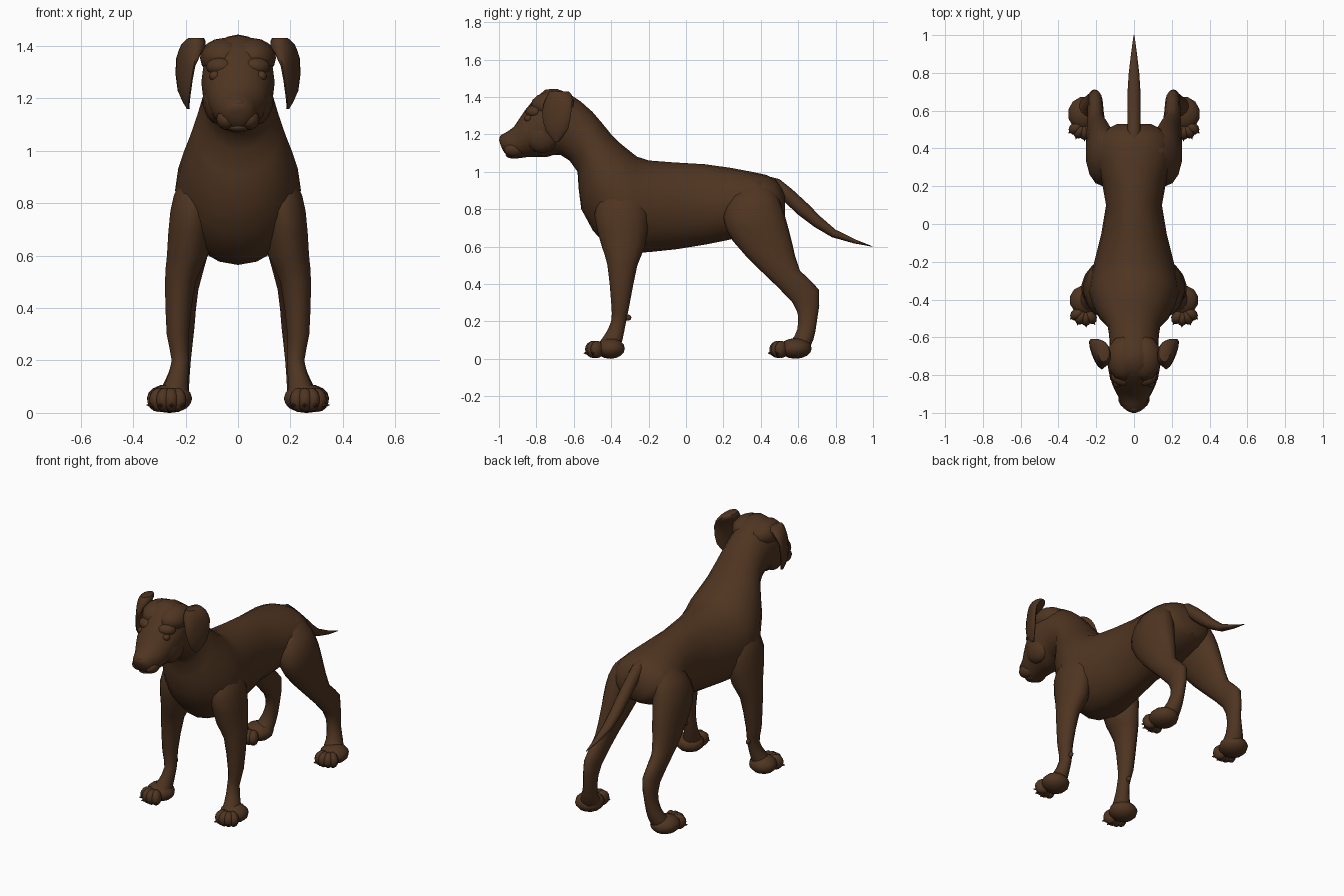
import bpy, bmesh, math
from mathutils import Matrix, Vector

if "Cube" in bpy.data.objects:
    bpy.data.objects.remove(bpy.data.objects["Cube"], do_unlink=True)

coat = bpy.data.materials.new("brown coat")
coat.use_nodes = True
coat.diffuse_color = (.078, .035, .015, 1)
coat.node_tree.nodes["Principled BSDF"].inputs["Base Color"].default_value = coat.diffuse_color


def finish(name, bm, mirror):
    """Turn a bmesh into a smooth, coloured object, mirrored across x if asked."""
    bmesh.ops.recalc_face_normals(bm, faces=bm.faces)
    mesh = bpy.data.meshes.new(name)
    bm.to_mesh(mesh)
    bm.free()
    mesh.materials.append(coat)
    ob = bpy.data.objects.new(name, mesh)
    bpy.context.collection.objects.link(ob)
    bpy.ops.object.select_all(action='DESELECT')
    ob.select_set(True)
    bpy.context.view_layer.objects.active = ob
    bpy.ops.object.shade_smooth_by_angle(angle=math.radians(50))
    if mirror:
        ob.modifiers.new("mirror", 'MIRROR')


def ring(start, end, width, x=0, skew=0):
    """An oval section between two (y, z) points; skew turns it about z."""
    return Vector((x - skew, *start)), Vector((x + skew, *end)), Vector((width, 0, 0))


def curve_between(a, b, c, d, t):
    """Smooth in-between value from b to c, guided by its neighbours a and d."""
    return b + (c - a) * (t / 2) + (a - b * 2.5 + c * 2 - d / 2) * t**2 \
        + ((b - c) * 1.5 + (d - a) / 2) * t**3


def loft(name, rings, sides=14, steps=2, mirror=False):
    """Skin a smooth run of sections through the given rings."""
    padded = [rings[0], *rings, rings[-1]]
    sections = []
    for four in zip(padded, padded[1:], padded[2:], padded[3:]):
        for step in range(steps):
            sections.append([curve_between(*values, step / steps) for values in zip(*four)])
    sections.append(rings[-1])
    bm = bmesh.new()
    loops = []
    for start, end, width in sections:
        turns = [math.tau * i / sides for i in range(sides)]
        loops.append([bm.verts.new((start + end) / 2 + (start - end) / 2 * math.cos(t)
                                   + width * math.sin(t)) for t in turns])
    for low, high in zip(loops, loops[1:]):
        for i in range(sides):
            bm.faces.new((low[i - 1], low[i], high[i], high[i - 1]))
    bm.faces.new(loops[0])
    bm.faces.new(loops[-1])
    finish(name, bm, mirror)


def blob(name, centre, radii, turn=0, mirror=True):
    """An ellipsoid turned about z."""
    bm = bmesh.new()
    matrix = (Matrix.Translation(centre) @ Matrix.Rotation(math.radians(turn), 4, 'Z')
              @ Matrix.Diagonal((*radii, 1)))
    bmesh.ops.create_uvsphere(bm, u_segments=12, v_segments=8, radius=1, matrix=matrix)
    finish(name, bm, mirror)


def paw(name, x, y, length):
    """A padded foot with toes and claws fanned slightly outward."""
    blob(name + "_paw", (x, y + length / 2, .055), (.085, length, .055), turn=15)
    claws = bmesh.new()
    for i in range(4):
        turn = 28 * i - 30
        way = Matrix.Rotation(math.radians(turn), 3, 'Z') @ Vector((0, -1, 0))
        toe = Vector((x, y, .05)) + way * .05
        blob(f"{name}_toe_{i + 1}", toe, (.032, .045, .046), turn)
        matrix = (Matrix.Translation(toe + way * .042 - Vector((0, 0, .02)))
                  @ way.to_track_quat('Z', 'Y').to_matrix().to_4x4())
        bmesh.ops.create_cone(claws, cap_ends=True, segments=6, radius1=.01,
                              radius2=.002, depth=.02, matrix=matrix)
    finish(name + "_claws", claws, mirror=True)


# Trunk, neck and head as one skin, rump to nose
loft("body_and_head", [
    ring(start=(.53, .87), end=(.53, .75), width=.09),
    ring(start=(.48, .96), end=(.46, .7), width=.18),
    ring(start=(.35, 1), end=(.33, .66), width=.2),
    ring(start=(.1, 1.04), end=(.1, .61), width=.148),
    ring(start=(-.2, 1.06), end=(-.2, .57), width=.21),
    ring(start=(-.3, 1.11), end=(-.41, .59), width=.24),
    ring(start=(-.4, 1.2), end=(-.56, .8), width=.19),
    ring(start=(-.5, 1.32), end=(-.58, 1), width=.14),
    ring(start=(-.63, 1.42), end=(-.67, 1.09), width=.13),
    ring(start=(-.75, 1.44), end=(-.74, 1.08), width=.14),
    ring(start=(-.86, 1.33), end=(-.84, 1.08), width=.115),
    ring(start=(-.92, 1.24), end=(-.92, 1.07), width=.08),
    ring(start=(-.98, 1.2), end=(-.97, 1.1), width=.055),
    ring(start=(-1, 1.17), end=(-.99, 1.14), width=.02),
], sides=20)

# Skull corners, brows, cheeks, lips, eyes and nose
blob("skull_side", centre=(.055, -.71, 1.355), radii=(.09, .12, .075))
blob("brow", centre=(.07, -.815, 1.32), radii=(.055, .04, .035), turn=25)
blob("cheek", centre=(.075, -.77, 1.2), radii=(.06, .1, .1))
blob("lip", centre=(.038, -.915, 1.12), radii=(.045, .06, .042), turn=10)
blob("eye", centre=(.088, -.842, 1.285), radii=(.022, .022, .02))
blob("nose", centre=(0, -.967, 1.18), radii=(.032, .03, .023), mirror=False)
blob("chin", centre=(0, -.92, 1.09), radii=(.045, .045, .02), mirror=False)

# Hanging ears, root to tip
loft("ear", [
    ring(start=(-.73, 1.43), end=(-.63, 1.43), width=.03, x=.16),
    ring(start=(-.75, 1.39), end=(-.61, 1.41), width=.045, x=.17, skew=.015),
    ring(start=(-.77, 1.32), end=(-.61, 1.35), width=.022, x=.2, skew=.03),
    ring(start=(-.75, 1.22), end=(-.63, 1.23), width=.016, x=.205, skew=.02),
    ring(start=(-.7, 1.16), end=(-.68, 1.16), width=.006, x=.19),
], sides=12, mirror=True)

# Legs, from shoulder and hip down to the ankle
loft("front_leg", [
    ring(start=(-.4, 1), end=(-.3, 1), width=.04, x=.1),
    ring(start=(-.45, .88), end=(-.24, .88), width=.075, x=.15),
    ring(start=(-.49, .77), end=(-.2, .77), width=.085, x=.175),
    ring(start=(-.45, .6), end=(-.22, .6), width=.08, x=.193),
    ring(start=(-.42, .5), end=(-.26, .5), width=.06, x=.22),
    ring(start=(-.4, .3), end=(-.3, .3), width=.043, x=.23),
    ring(start=(-.4, .2), end=(-.32, .2), width=.034, x=.22),
    ring(start=(-.44, .12), end=(-.34, .1), width=.045, x=.235),
    ring(start=(-.48, .07), end=(-.36, .04), width=.065, x=.25),
], mirror=True)
loft("hind_leg", [
    ring(start=(.33, .96), end=(.45, .94), width=.04, x=.09),
    ring(start=(.25, .87), end=(.49, .87), width=.08, x=.14),
    ring(start=(.2, .76), end=(.53, .76), width=.09, x=.165),
    ring(start=(.25, .63), end=(.565, .63), width=.075, x=.18),
    ring(start=(.4, .47), end=(.61, .47), width=.05, x=.2),
    ring(start=(.57, .3), end=(.71, .37), width=.04, x=.205),
    ring(start=(.6, .2), end=(.7, .2), width=.036, x=.215),
    ring(start=(.58, .12), end=(.68, .1), width=.05, x=.235),
    ring(start=(.53, .07), end=(.65, .04), width=.065, x=.25),
], mirror=True)
blob("dewclaw", centre=(.22, -.31, .22), radii=(.012, .018, .016))
paw("front", x=.257, y=-.445, length=.08)
paw("hind", x=.265, y=.54, length=.09)

# Tail
loft("tail", [
    ring(start=(.42, .97), end=(.42, .88), width=.035),
    ring(start=(.5, .96), end=(.47, .89), width=.036),
    ring(start=(.65, .83), end=(.6, .77), width=.037),
    ring(start=(.8, .69), end=(.78, .65), width=.03),
    ring(start=(1, .6), end=(.99, .6), width=.003),
], sides=10)
